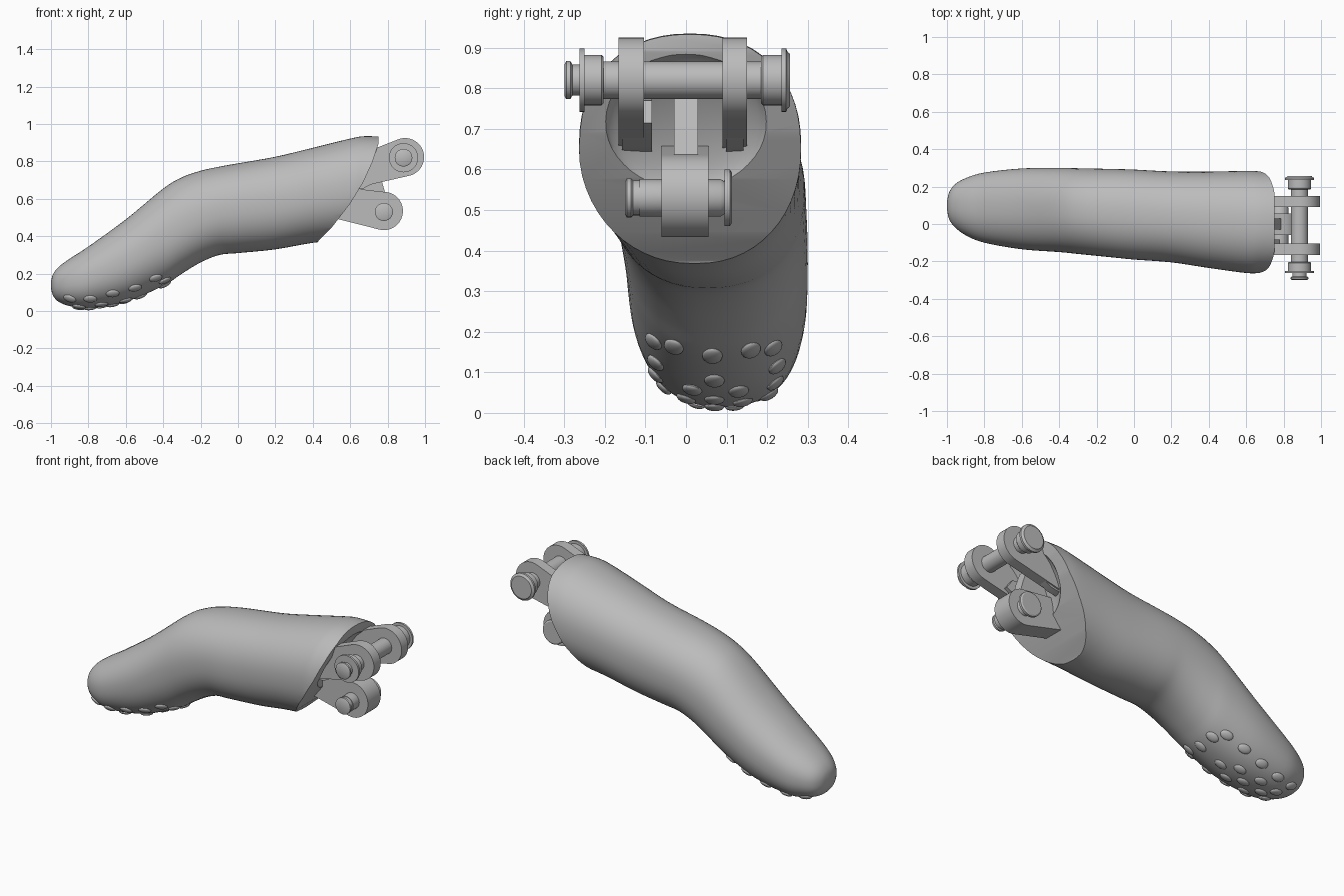
import bpy, bmesh, math
from mathutils import Vector, Matrix
from mathutils.bvhtree import BVHTree

cube = bpy.data.objects.get("Cube")
if cube:
    bpy.data.objects.remove(cube, do_unlink=True)

grey = bpy.data.materials.new("matte grey")
grey.use_nodes = True
grey.diffuse_color = (0.5, 0.5, 0.5, 1)
grey.node_tree.nodes["Principled BSDF"].inputs["Base Color"].default_value = (0.5, 0.5, 0.5, 1)


def finish(name, bm):
    """Turn a bmesh into a shaded object."""
    bmesh.ops.recalc_face_normals(bm, faces=bm.faces)
    mesh = bpy.data.meshes.new(name)
    bm.to_mesh(mesh)
    bm.free()
    obj = bpy.data.objects.new(name, mesh)
    bpy.context.collection.objects.link(obj)
    mesh.materials.append(grey)
    smooth(obj)
    return obj


def smooth(obj):
    bpy.ops.object.select_all(action='DESELECT')
    obj.select_set(True)
    bpy.context.view_layer.objects.active = obj
    bpy.ops.object.shade_smooth_by_angle(angle=math.radians(32))


def bridge(bm, rings):
    n = len(rings[0])
    for a, b in zip(rings, rings[1:]):
        for i in range(n):
            bm.faces.new((a[i], a[(i + 1) % n], b[(i + 1) % n], b[i]))
    bm.faces.new(rings[0])
    bm.faces.new(rings[-1][::-1])


def prism(name, profile, y0, y1):
    """Extrude an x-z profile between two y positions."""
    bm = bmesh.new()
    bridge(bm, [[bm.verts.new((x, y, z)) for x, z in profile] for y in (y0, y1)])
    return finish(name, bm)


def lug(name, centre, radius, base, y0, y1, start, end):
    """Plate with a rounded end that tapers back into the body."""
    arc = []
    for i in range(25):
        a = math.radians(start + (end - start) * i / 24)
        arc.append((centre[0] + radius * math.cos(a), centre[1] + radius * math.sin(a)))
    return prism(name, arc + base, y0, y1)


def pin(name, centre, steps):
    """Turned pin along y from (y, radius) steps."""
    bm = bmesh.new()
    rings = []
    for y, r in steps:
        angles = [2 * math.pi * i / 40 for i in range(40)]
        rings.append([bm.verts.new((centre[0] + r * math.cos(a), y, centre[1] + r * math.sin(a)))
                      for a in angles])
    bridge(bm, rings)
    return finish(name, bm)


def cut(obj, cutter):
    mod = obj.modifiers.new("cut", 'BOOLEAN')
    mod.operation = 'DIFFERENCE'
    mod.solver = 'EXACT'
    mod.object = cutter
    bpy.context.view_layer.objects.active = obj
    bpy.ops.object.modifier_apply(modifier=mod.name)
    bpy.data.objects.remove(cutter, do_unlink=True)


# Finger body sections: x, bottom, top, right edge, left edge
sections = [
    (-1.0, .125, .155, .085, .115), (-.99, .085, .195, .03, .165),
    (-.96, .05, .235, -.015, .21), (-.9, .027, .28, -.06, .245),
    (-.8, .015, .345, -.1, .275), (-.6, .05, .49, -.135, .297),
    (-.4, .135, .655, -.15, .3), (-.3, .2, .715, -.16, .298),
    (-.2, .26, .75, -.17, .296), (-.1, .3, .772, -.18, .294),
    (0, .31, .79, -.19, .291), (.2, .33, .825, -.205, .281),
    (.4, .365, .873, -.235, .28), (.6, .385, .922, -.262, .284),
    (.68, .39, .935, -.262, .282), (.8, .4, .93, -.262, .28),
]


def spline(p0, p1, p2, p3, t):
    return [.5 * (2 * b + (c - a) * t + (2 * a - 5 * b + 4 * c - d) * t * t
            + (3 * b - a - 3 * c + d) * t ** 3) for a, b, c, d in zip(p0, p1, p2, p3)]


last = len(sections) - 1
rows = []
for i in range(last):
    around = [sections[min(max(i + k, 0), last)] for k in (-1, 0, 1, 2)]
    rows += [spline(*around, t / 4) for t in range(4)]
rows.append(sections[-1])

bm = bmesh.new()
rings = []
for x, bottom, top, right, left in rows:
    ring = []
    for i in range(56):
        a = 2 * math.pi * i / 56
        c, s = math.cos(a), math.sin(a)
        y = (right + left) / 2 + (left - right) / 2 * math.copysign(abs(c) ** .9, c)
        z = (bottom + top) / 2 + (top - bottom) / 2 * math.copysign(abs(s) ** .9, s)
        ring.append(bm.verts.new((x, y, z)))
    rings.append(ring)
bridge(bm, rings)
bmesh.ops.recalc_face_normals(bm, faces=bm.faces)
surface = BVHTree.FromBMesh(bm)
body = finish("finger_body", bm)

# Curved slanting end
end_curve = [(.39, .3), (.43, .375), (.5, .445), (.6, .575), (.67, .69), (.72, .8),
             (.75, .89), (.75, 1.1), (1.1, 1.1), (1.1, .3)]
cut(body, prism("end_cutter", end_curve, -.5, .5))

# Shallow hollow in the end face
bm = bmesh.new()
place = (Matrix.Translation((.69, 0, .715)) @ Matrix.Rotation(math.radians(28), 4, 'Y')
         @ Matrix.Diagonal((.06, .2, .2, 1)))
bmesh.ops.create_uvsphere(bm, u_segments=40, v_segments=24, radius=1, matrix=place)
cut(body, finish("hollow_cutter", bm))
smooth(body)

# Grip bumps under the fingertip, seated on the surface
bump_rows = [
    (-.39, (-.03, .065, .16)), (-.44, (-.08, .215)), (-.52, (.07,)), (-.55, (-.075, .225)),
    (-.6, (.015, .13)), (-.67, (-.075, .07, .22)), (-.73, (0, .14)),
    (-.79, (-.055, .07, .205)), (-.85, (.025, .12)), (-.9, (-.025, .18)),
]
bm = bmesh.new()
for x, ys in bump_rows:
    for y in ys:
        hit, normal, _, _ = surface.ray_cast(Vector((x, y, -1)), Vector((0, 0, 1)))
        if hit is None:
            continue
        along = (Vector((1, 0, 0)) - normal * normal.x).normalized()
        basis = Matrix((along, normal.cross(along), normal)).transposed().to_4x4()
        bmesh.ops.create_uvsphere(bm, u_segments=20, v_segments=12, radius=1,
                                  matrix=Matrix.Translation(hit) @ basis
                                  @ Matrix.Diagonal((.036, .025, .012, 1)))
finish("grip_bumps", bm)

# Hinge lugs
upper, lower = (.893, .823), (.78, .535)
for side, y0, y1 in (("right", -.166, -.104), ("left", .09, .15)):
    lug(side + "_upper_lug", upper, .102, [(.62, .825), (.57, .645)], y0, y1, -76, 112)
    # Flared foot where the lug meets the end face
    prism(side + "_lug_foot", [(.58, .64), (.67, .655), (.78, .715), (.74, .77), (.62, .78)],
          y0 + .008, y1 + .02 if side == "right" else y1 - .008)
lug("lower_lug", lower, .102, [(.58, .66), (.5, .5)], -.06, .056, -103, 80)
prism("centre_post", [(.58, .6), (.79, .62), (.765, .71), (.74, .78), (.62, .78)], -.03, .03)

# Hinge pins
pin("upper_pin", (.885, .82), [
    (-.299, .04), (-.295, .047), (-.285, .047), (-.28, .038), (-.262, .038), (-.262, .078),
    (-.25, .078), (-.25, .062), (-.208, .062), (-.203, .057), (-.203, .046), (.185, .046),
    (.185, .057), (.19, .062), (.235, .062), (.235, .078), (.247, .078), (.25, .07), (.256, .065)])
pin("lower_pin", (.78, .53), [
    (-.15, .04), (-.146, .048), (-.135, .048), (-.13, .043), (-.115, .043), (-.115, .046),
    (.085, .046), (.095, .04), (.095, .07), (.108, .07), (.113, .062)])
